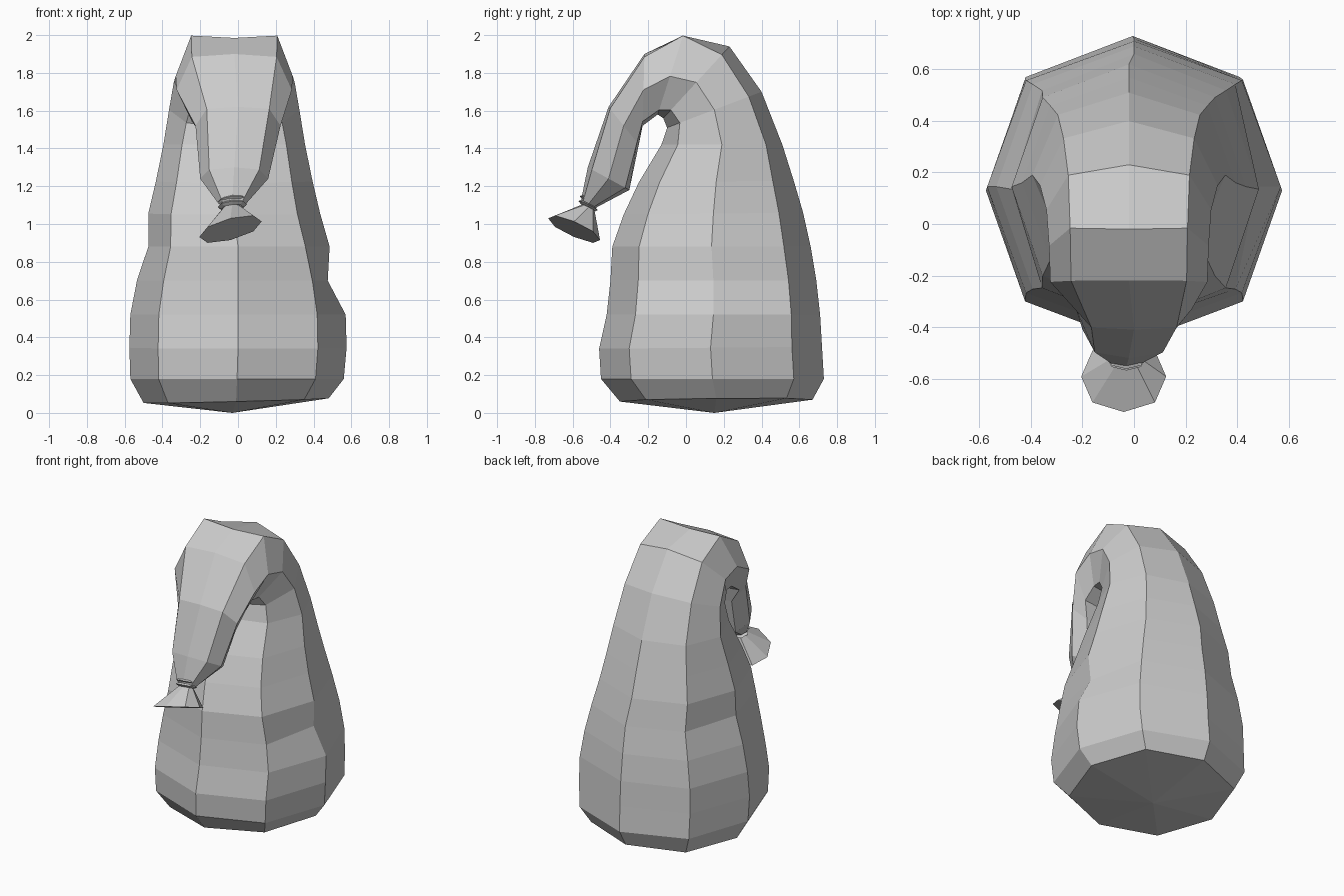
import bpy, bmesh
from math import sin, cos, pi
from mathutils import Vector

if "Cube" in bpy.data.objects:
    bpy.data.objects.remove(bpy.data.objects["Cube"])

SIDES = 8

def loft(name, rings, base=None, tip_cap=False, dents=(), closed=False):
    """Ring: outer (y, z), inner (y, z), half width, x offset, corner fullness, sideways tilt."""
    bm = bmesh.new()
    loops = []
    for r, (yo, zo, yi, zi, hw, xo, full, tilt) in enumerate(rings):
        mid = Vector((xo, (yo + yi) / 2, (zo + zi) / 2))
        half = Vector((0, (yo - yi) / 2, (zo - zi) / 2))
        loop = []
        for i in range(SIDES):
            a = 2 * pi * i / SIDES
            c, x = cos(a), sin(a) * hw
            if i % 2:
                x *= 1.04
                c = full if c > 0 else -min(full, .88)
            for dr, di, push in dents:
                if (dr, di) == (r, i):
                    x += push
            loop.append(bm.verts.new(mid + half * c + Vector((x, 0, x * tilt))))
        loops.append(loop)
    pairs = list(zip(loops, loops[1:]))
    if closed:
        pairs.append((loops[-1], loops[0]))
    for a, b in pairs:
        for i in range(SIDES):
            j = (i + 1) % SIDES
            bm.faces.new((a[i], a[j], b[j], b[i]))
    if base:
        v = bm.verts.new(base)
        for i in range(SIDES):
            bm.faces.new((v, loops[0][(i + 1) % SIDES], loops[0][i]))
    if tip_cap:
        bm.faces.new(loops[-1])
    bmesh.ops.recalc_face_normals(bm, faces=bm.faces)
    me = bpy.data.meshes.new(name)
    bm.to_mesh(me)
    bm.free()
    ob = bpy.data.objects.new(name, me)
    bpy.context.collection.objects.link(ob)
    return ob

# Sack: upright body that folds over forward and hangs down to the neck
D = 0.73
sack = [
    (.67, .07, -.35, .06, .49, -.01, D, .025),
    (.73, .18, -.45, .18, .565, -.005, D, 0),
    (.72, .35, -.46, .34, .575, 0, D, 0),
    (.71, .52, -.42, .52, .57, 0, D, 0),
    (.69, .70, -.40, .70, .535, 0, D, 0),
    (.66, .88, -.39, .88, .485, 0, D, 0),
    (.62, 1.06, -.33, 1.05, .455, -.02, D, 0),
    (.57, 1.23, -.25, 1.22, .415, -.02, D, 0),
    (.51, 1.42, -.13, 1.42, .375, -.02, D, 0),
    (.40, 1.70, -.10, 1.51, .345, -.02, .73, 0),
    (.23, 1.94, -.12, 1.56, .32, -.02, .77, 0),
    (-.02, 1.985, -.15, 1.58, .31, -.02, 1.06, 0),
    (-.22, 1.90, -.23, 1.52, .305, -.02, .92, 0),
    (-.41, 1.62, -.25, 1.42, .225, 0, .9, 0),
    (-.52, 1.30, -.30, 1.18, .18, -.02, .8, 0),
    (-.555, 1.13, -.47, 1.09, .075, -.03, D, 0),
]
loft("sack", sack, base=(-.03, .15, 0), dents=[(4, 2, -.06), (5, 6, .01)])

# Flared cloth end below the tie
loft("gathered_end", [
    (-.555, 1.13, -.47, 1.09, .075, -.03, D, 0),
    (-.545, 1.105, -.485, 1.075, .045, -.03, D, 0),
    (-.73, 1.03, -.455, .915, .165, -.04, D, .25),
], tip_cap=True)

# Tie wrapped twice around the neck
for k in range(2):
    yc, zc = -.512 - .006 * k, 1.123 - .026 * k
    def band(r, drop):
        return (yc - r * .82, zc + r * .4 - drop, yc + r * .82, zc - r * .4 - drop,
                r * 1.25, -.03, D, .1)
    loft("tie_%d" % (k + 1), [band(.045, -.012), band(.062, 0), band(.045, .012)], closed=True)
